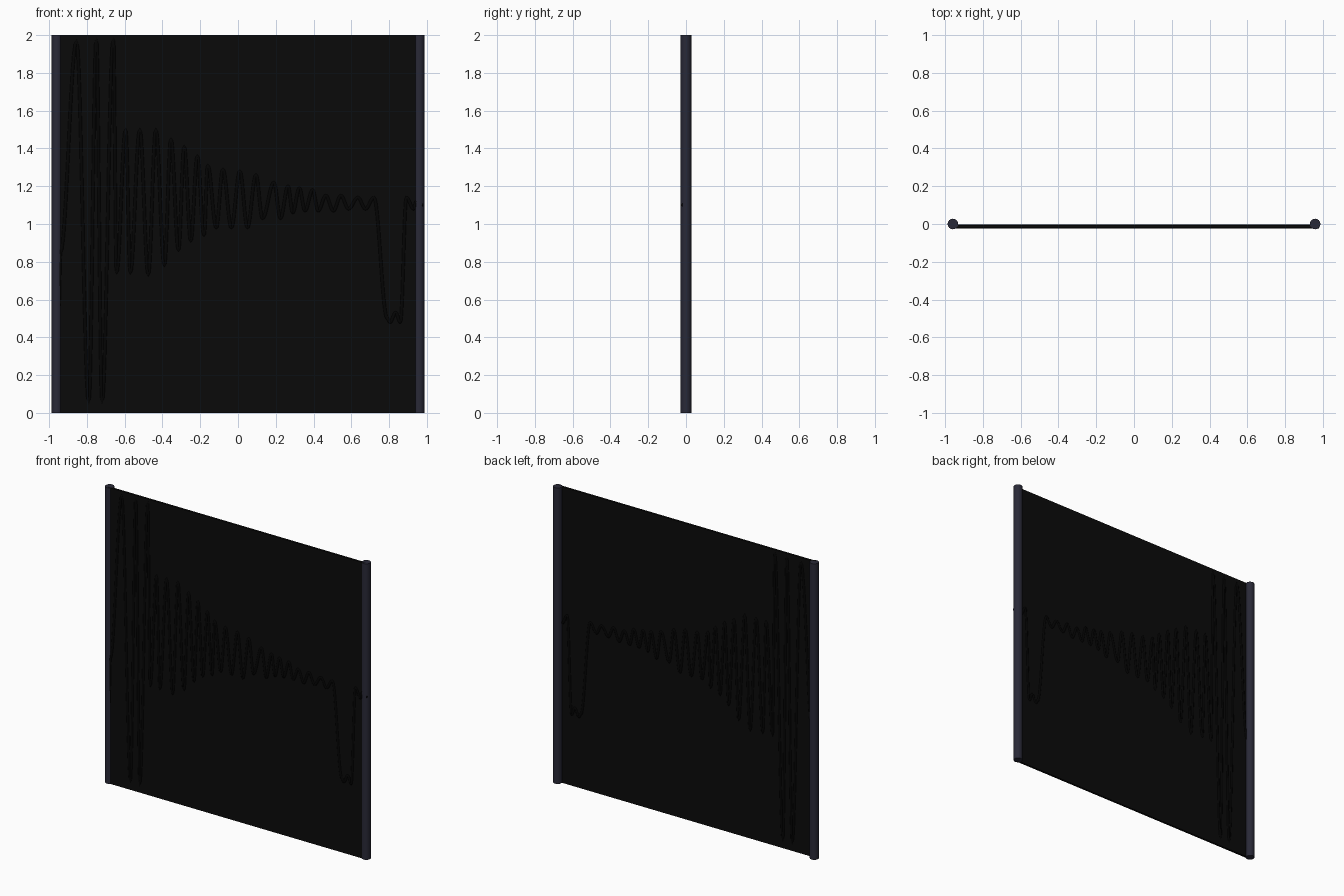
import bpy, math

if "Cube" in bpy.data.objects:
    bpy.data.objects.remove(bpy.data.objects["Cube"])

def material(name, rgb):
    m = bpy.data.materials.new(name)
    m.diffuse_color = (*rgb, 1)
    m.use_nodes = True
    m.node_tree.nodes["Principled BSDF"].inputs["Base Color"].default_value = m.diffuse_color
    return m

pole_mat = material("dark_slate", (0.022, 0.022, 0.038))
panel_mat = material("near_black", (0.003, 0.003, 0.003))
line_mat = material("black", (0.0012, 0.0012, 0.0012))

# Side poles
for side, name in ((-1, "left_pole"), (1, "right_pole")):
    bpy.ops.mesh.primitive_cylinder_add(vertices=24, radius=0.028, depth=2,
                                        location=(side * 0.959, 0, 1))
    pole = bpy.context.object
    pole.name = name
    pole.data.materials.append(pole_mat)
    bpy.ops.object.shade_smooth_by_angle(angle=math.radians(40))

# Thin screen stretched between the poles
Y = -0.013
bpy.ops.mesh.primitive_cube_add(size=1, location=(0, Y, 1))
panel = bpy.context.object
panel.name = "screen_panel"
panel.scale = (1.918, 0.014, 2)
bpy.ops.object.transform_apply(location=False, rotation=False, scale=True)
panel.data.materials.append(panel_mat)

# Raised wavy trace: turning points, eased between with cosines
turns = [(-.95, .52), (-.94, .85), (-.855, 1.97), (-.79, .05), (-.75, 1.985),
         (-.72, .05), (-.66, 1.985), (-.643, .74), (-.595, 1.5), (-.57, .74),
         (-.52, 1.5), (-.475, .73), (-.435, 1.5), (-.39, .78), (-.355, 1.45),
         (-.315, .86), (-.285, 1.41), (-.25, .91), (-.215, 1.36), (-.18, .94),
         (-.16, 1.31), (-.115, .98), (-.08, 1.29), (-.035, .98), (.01, 1.28),
         (.05, .98), (.095, 1.26), (.13, 1.03), (.19, 1.22), (.225, 1.03),
         (.265, 1.2), (.29, 1.06), (.325, 1.19), (.355, 1.07), (.395, 1.18),
         (.425, 1.07), (.465, 1.15), (.505, 1.07), (.545, 1.15), (.585, 1.08),
         (.635, 1.14), (.675, 1.08), (.72, 1.14), (.79, .5), (.805, .48),
         (.835, .53), (.86, .48), (.892, 1.14), (.93, 1.08), (.945, 1.12),
         (.98, 1.1)]
STEPS = 12
points = []
for (x0, z0), (x1, z1) in zip(turns, turns[1:]):
    for i in range(STEPS):
        t = i / STEPS
        k = (1 - math.cos(math.pi * t)) / 2
        points.append((x0 + (x1 - x0) * t, Y, z0 + (z1 - z0) * k))
points.append((turns[-1][0], Y, turns[-1][1]))

curve = bpy.data.curves.new("wave_trace", 'CURVE')
curve.dimensions = '3D'
curve.bevel_depth = 0.011
curve.bevel_resolution = 2
curve.use_fill_caps = True
spline = curve.splines.new('POLY')
spline.points.add(len(points) - 1)
for p, co in zip(spline.points, points):
    p.co = (*co, 1)
curve.materials.append(line_mat)
trace = bpy.data.objects.new("wave_trace", curve)
bpy.context.collection.objects.link(trace)
